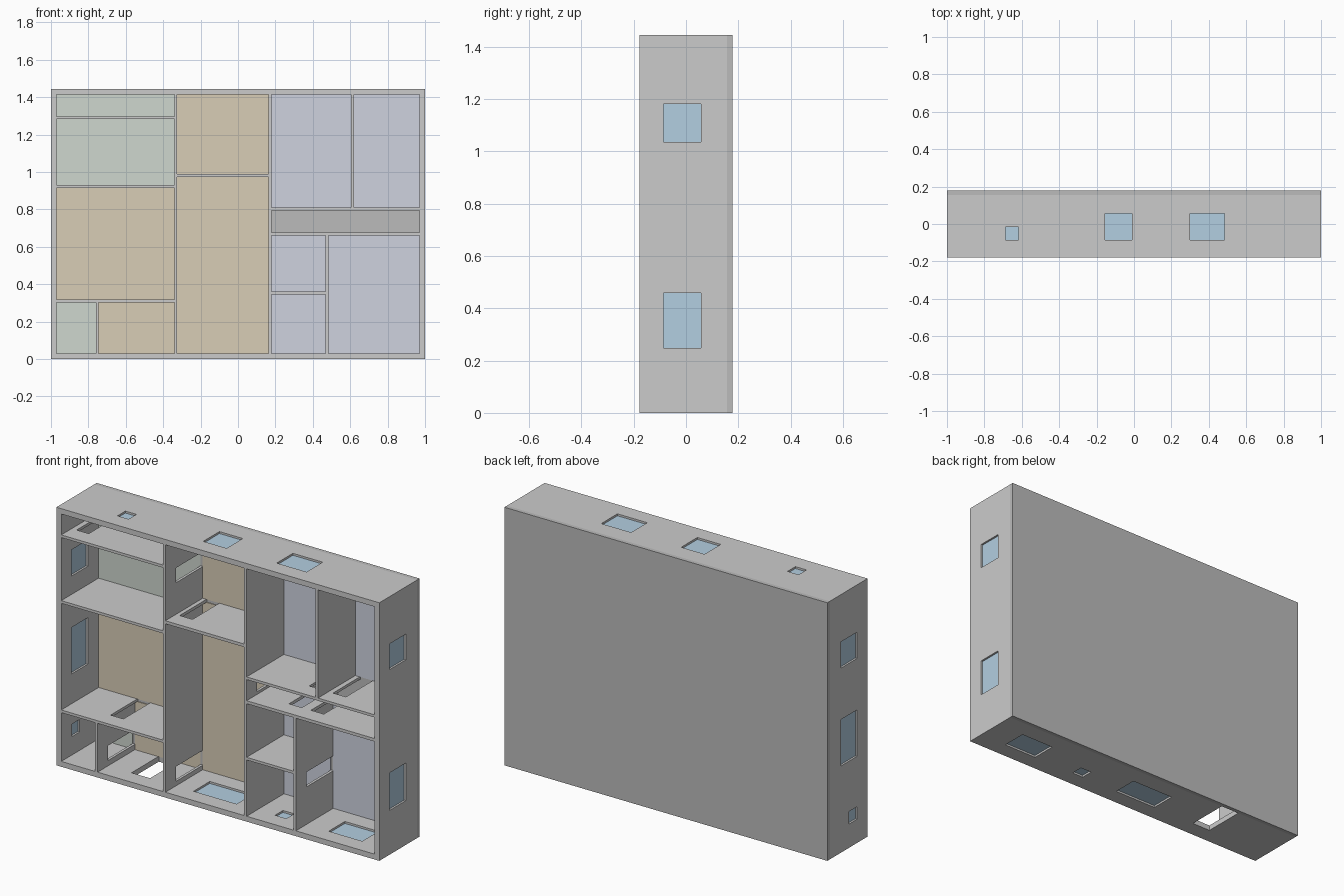
import bpy, bmesh

if "Cube" in bpy.data.objects:
    bpy.data.objects.remove(bpy.data.objects["Cube"])

Y0, YF, Y1 = -0.178, 0.156, 0.178   # wall rim, floor level, back of slab
H, T = 1.445, 0.03                  # plan height, outer wall thickness
WY = (-0.086, 0.057)                # window range in y
SY = (-0.085, -0.015)               # small window range in y


def boxes(name, ranges, color=None):
    """One object made of axis-aligned boxes given as (x0,x1,y0,y1,z0,z1)."""
    bm = bmesh.new()
    for x0, x1, y0, y1, z0, z1 in ranges:
        r = bmesh.ops.create_cube(bm, size=1)
        bmesh.ops.scale(bm, verts=r["verts"], vec=(x1 - x0, y1 - y0, z1 - z0))
        bmesh.ops.translate(bm, verts=r["verts"],
                            vec=((x0 + x1) / 2, (y0 + y1) / 2, (z0 + z1) / 2))
    me = bpy.data.meshes.new(name)
    bm.to_mesh(me)
    bm.free()
    ob = bpy.data.objects.new(name, me)
    bpy.context.collection.objects.link(ob)
    if color:
        mat = bpy.data.materials.get(name) or bpy.data.materials.new(name)
        mat.diffuse_color = (*color, 1)
        mat.use_nodes = True
        mat.node_tree.nodes["Principled BSDF"].inputs["Base Color"].default_value = mat.diffuse_color
        me.materials.append(mat)
    return ob


# Rooms by floor colour: (x0, x1, z0, z1)
ROOMS = {
    "green_floors": [(-.97, -.34, 1.298, 1.415), (-.97, -.34, .93, 1.283),
                     (-.97, -.76, .03, .303)],
    "beige_floors": [(-.97, -.34, .318, .915), (-.745, -.34, .03, .303),
                     (-.325, .163, .99, 1.415), (-.325, .163, .03, .973)],
    "blue_floors": [(.178, .605, .81, 1.415), (.62, .97, .81, 1.415),
                    (.178, .468, .36, .66), (.178, .468, .03, .345),
                    (.483, .97, .03, .66)],
    "hall": [(.178, .97, .677, .795)],
}
COLORS = {"green_floors": (.62, .68, .62), "beige_floors": (.69, .61, .47),
          "blue_floors": (.62, .65, .74)}

# Windows: (axis, wall centre, start, end, y range)
WINDOWS = [("x", 1 - T / 2, 1.036, 1.18, WY), ("x", 1 - T / 2, .248, .458, WY),
           ("x", -1 + T / 2, 1.033, 1.18, WY), ("x", -1 + T / 2, .485, .745, WY),
           ("x", -1 + T / 2, .133, .203, SY),
           ("z", H - T / 2, -.687, -.618, SY), ("z", H - T / 2, -.155, -.01, WY),
           ("z", H - T / 2, .3, .485, WY),
           ("z", T / 2, .622, .83, WY), ("z", T / 2, .289, .359, SY),
           ("z", T / 2, -.215, .052, WY)]

# Doors: (axis, wall centre, start, end)
DOORS = [("z", T / 2, -.6, -.485),
         ("z", 1.29, -.94, -.865), ("z", .98, -.302, -.222), ("z", .31, -.73, -.65),
         ("z", .802, .5, .58), ("z", .802, .648, .728),
         ("z", .668, .375, .455), ("z", .668, .511, .591),
         ("x", -.332, 1.167, 1.25), ("x", -.752, .06, .143), ("x", -.332, .055, .138),
         ("x", .17, .692, .775), ("x", .476, .24, .323)]


def in_wall(axis, c, a, b, y, half):
    w = (c - half, c + half)
    return (*w, *y, a, b) if axis == "x" else (a, b, *y, *w)


# Walls: solid block with rooms, then openings cut out
walls = boxes("walls", [(-1, 1, Y0, YF, 0, H)])
room_cut = boxes("room_cutter", [(x0, x1, Y0 - .1, YF + .1, z0, z1)
                                 for rs in ROOMS.values() for x0, x1, z0, z1 in rs])
open_cut = boxes("opening_cutter",
                 [in_wall(*w, .024) for w in WINDOWS] +
                 [in_wall(*d, (-.085, YF + .02), .024 if d[1] < .02 and d[0] == "z" else .014)
                  for d in DOORS])
for cutter in (room_cut, open_cut):
    cutter.hide_render = True
    mod = walls.modifiers.new(cutter.name, "BOOLEAN")
    mod.operation, mod.solver, mod.object = "DIFFERENCE", "EXACT", cutter
bpy.context.view_layer.objects.active = walls
for name in [m.name for m in walls.modifiers]:
    bpy.ops.object.modifier_apply(modifier=name)
for cutter in (room_cut, open_cut):
    bpy.data.objects.remove(cutter)

# Base slab behind all rooms
boxes("base_slab", [(-1, 1, YF, Y1, 0, H)], (.5, .5, .5))

# Tinted floor panels
for name, color in COLORS.items():
    boxes(name, [(x0, x1, YF - .004, YF, z0, z1) for x0, x1, z0, z1 in ROOMS[name]], color)

# Window panes
boxes("window_panes", [in_wall(*w, .004) for w in WINDOWS], (.45, .62, .75))
